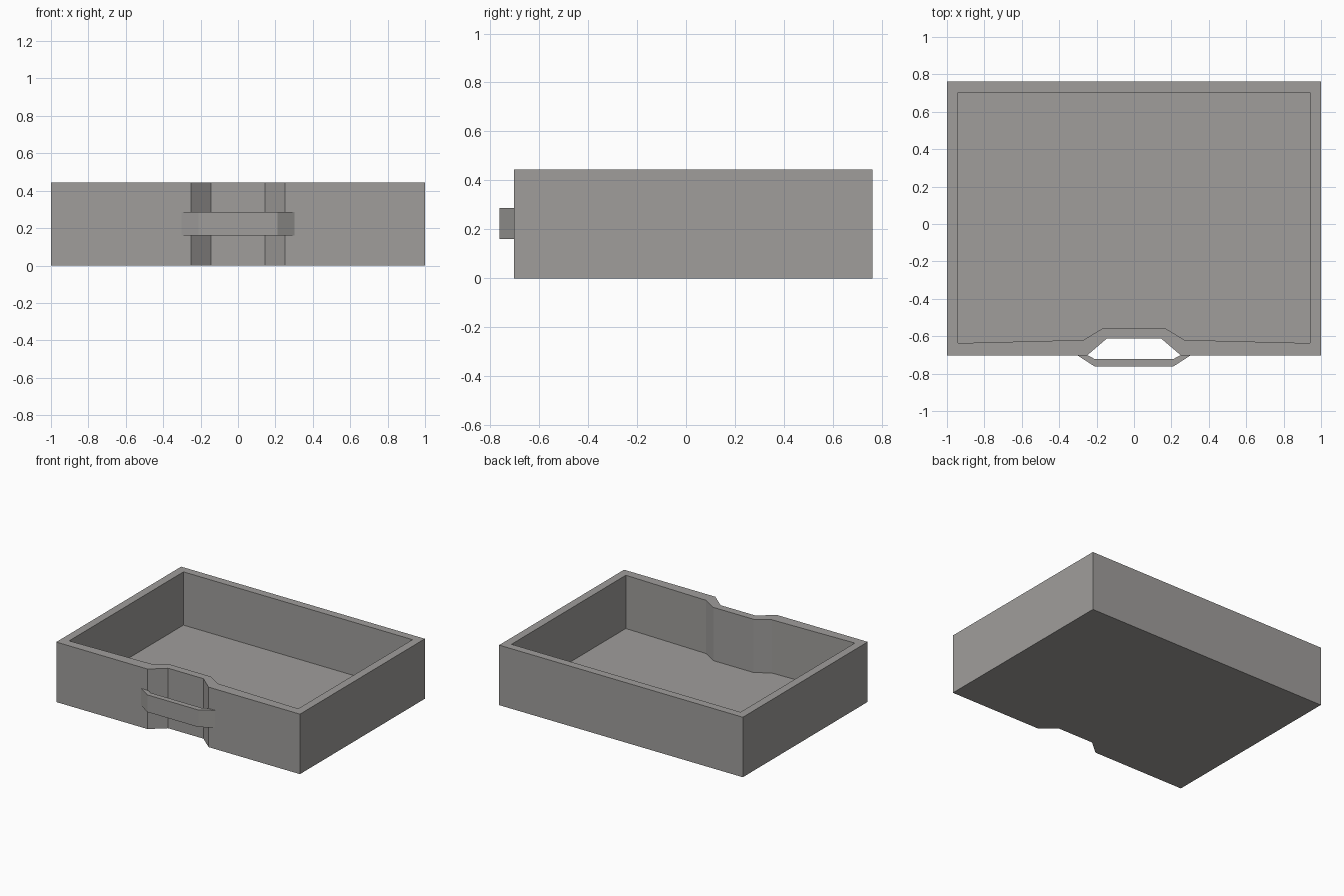
import bpy, bmesh

if "Cube" in bpy.data.objects:
    bpy.data.objects.remove(bpy.data.objects["Cube"])

grey = bpy.data.materials.new("warm_grey")
grey.diffuse_color = (0.35, 0.34, 0.33, 1)
grey.use_nodes = True
grey.node_tree.nodes["Principled BSDF"].inputs["Base Color"].default_value = grey.diffuse_color


def mirrored(half):
    """Complete a left-half profile (x < 0) with its mirror image."""
    return half + [(-x, y) for x, y in reversed(half)]


def finish(name, bm):
    bmesh.ops.recalc_face_normals(bm, faces=bm.faces)
    mesh = bpy.data.meshes.new(name)
    bm.to_mesh(mesh)
    bm.free()
    mesh.materials.append(grey)
    obj = bpy.data.objects.new(name, mesh)
    bpy.context.collection.objects.link(obj)


def ring(bm, pts, z):
    return [bm.verts.new((x, y, z)) for x, y in pts]


def bridge(bm, a, b):
    n = len(a)
    for i in range(n):
        j = (i + 1) % n
        bm.faces.new((a[i], a[j], b[j], b[i]))


# Drawer tray: outer and inner outlines with a finger recess in the front
H, FLOOR = 0.445, 0.05
outer = mirrored([(-1, 0.762), (-1, -0.702), (-0.25, -0.702), (-0.145, -0.612)])
inner = mirrored([(-0.94, 0.703), (-0.94, -0.637), (-0.27, -0.62), (-0.165, -0.556)])
bm = bmesh.new()
rings = [ring(bm, outer, 0), ring(bm, outer, H), ring(bm, inner, H), ring(bm, inner, FLOOR)]
for a, b in zip(rings, rings[1:]):
    bridge(bm, a, b)
bm.faces.new(rings[0])
bm.faces.new(rings[-1])
finish("drawer_tray", bm)

# Handle: angled strap bridging the recess
strap_out = mirrored([(-0.303, -0.702), (-0.21, -0.762)])
strap_in = mirrored([(-0.248, -0.702), (-0.21, -0.722)])
bm = bmesh.new()
profile = strap_out + strap_in[::-1]
low, high = ring(bm, profile, 0.16), ring(bm, profile, 0.287)
bridge(bm, low, high)
bm.faces.new(low)
bm.faces.new(high)
finish("handle", bm)
